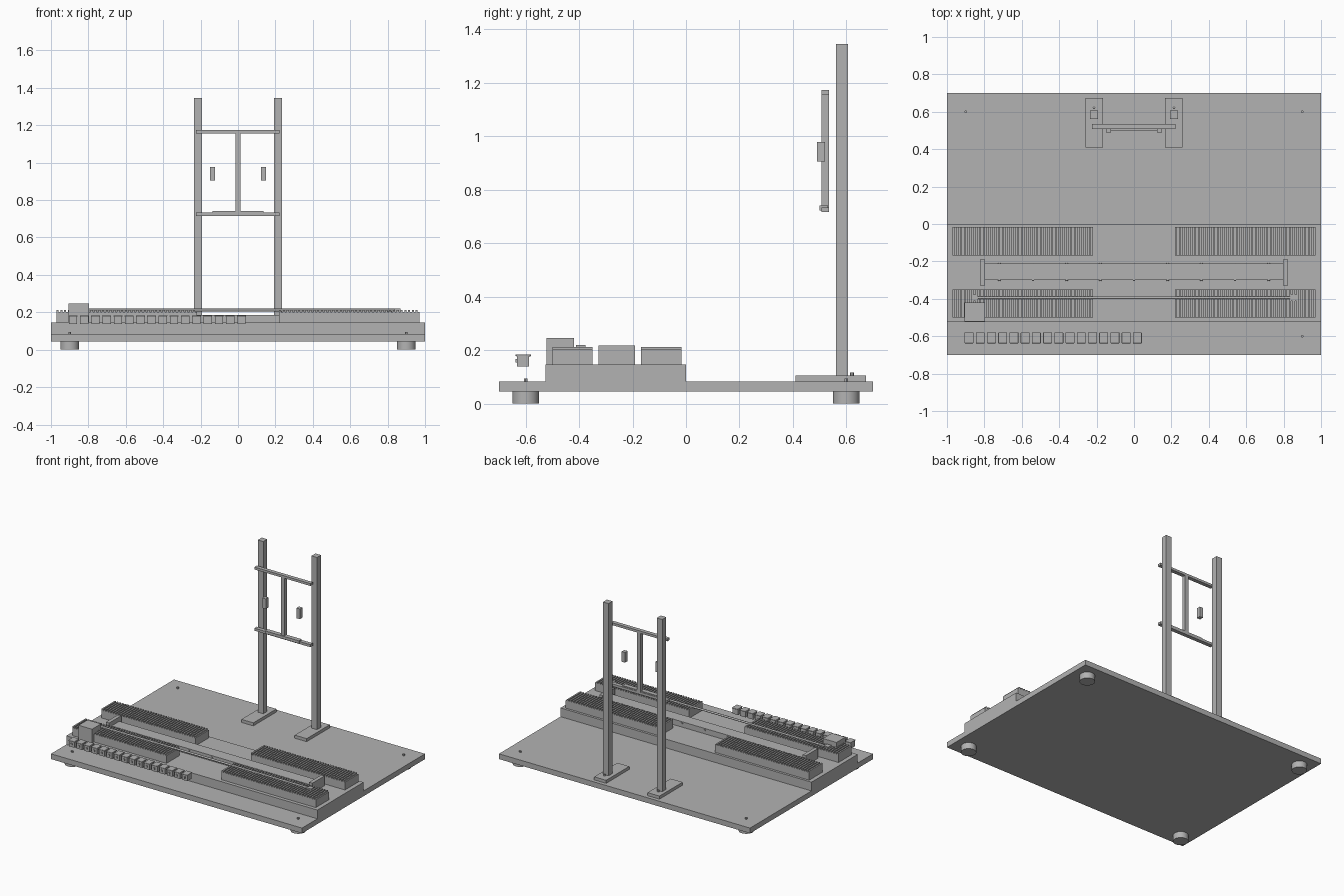
import bpy, bmesh
from mathutils import Matrix, Vector

cube = bpy.data.objects.get("Cube")
if cube:
    bpy.data.objects.remove(cube)

grey = bpy.data.materials.new("plain grey")
grey.use_nodes = True
grey.diffuse_color = (0.45, 0.45, 0.45, 1)
grey.node_tree.nodes["Principled BSDF"].inputs["Base Color"].default_value = (0.45, 0.45, 0.45, 1)


def finish(name, bm, smooth=False):
    mesh = bpy.data.meshes.new(name)
    bm.to_mesh(mesh)
    bm.free()
    mesh.materials.append(grey)
    obj = bpy.data.objects.new(name, mesh)
    bpy.context.collection.objects.link(obj)
    if smooth:
        bpy.ops.object.select_all(action="DESELECT")
        obj.select_set(True)
        bpy.context.view_layer.objects.active = obj
        bpy.ops.object.shade_smooth_by_angle()
    return obj


def add_box(bm, x, y, z):
    """Box from (low, high) pairs on each axis."""
    centre = Vector([(a + b) / 2 for a, b in (x, y, z)])
    size = Vector([b - a for a, b in (x, y, z)])
    bmesh.ops.create_cube(bm, size=1, matrix=Matrix.Translation(centre) @ Matrix.Diagonal(size).to_4x4())


def box(name, x, y, z):
    bm = bmesh.new()
    add_box(bm, x, y, z)
    return finish(name, bm)


def rod(name, start, end, radius, sides=24):
    start, end = Vector(start), Vector(end)
    axis = end - start
    turn = axis.to_track_quat("Z", "Y").to_matrix().to_4x4()
    bm = bmesh.new()
    bmesh.ops.create_cone(bm, cap_ends=True, segments=sides, radius1=radius, radius2=radius,
                          depth=axis.length, matrix=Matrix.Translation((start + end) / 2) @ turn)
    return finish(name, bm, smooth=True)


def mirrored(side, low, high):
    return tuple(sorted((side * low, side * high)))


PLATE, RISER = 0.083, 0.146

# Base and raised bed
box("base_plate", (-1, 1), (-0.7, 0.7), (0.045, PLATE))
box("raised_bed", (-1, 1), (-0.525, 0), (PLATE, RISER))
for sx, side in ((-1, "right"), (1, "left")):
    for sy, end in ((-1, "front"), (1, "back")):
        x, y = sx * 0.9, sy * 0.6
        rod(f"{end}_{side}_foot", (x, y, 0), (x, y, 0.045), 0.05, 32)
        rod(f"{end}_{side}_bolt", (x, y, PLATE), (x, y, 0.094), 0.007, 12)


# Pleated covers over the slides
def bellows(name, x, y):
    bm = bmesh.new()
    add_box(bm, x, y, (RISER, 0.202))
    ribs = 37
    pitch = (x[1] - x[0]) / ribs
    for i in range(ribs):
        left = x[0] + i * pitch
        add_box(bm, (left, left + pitch * 0.55), y, (0.202, 0.212))
    finish(name, bm)


for sx, side in ((-1, "right"), (1, "left")):
    span = mirrored(sx, 0.22, 0.97)
    bellows(f"back_{side}_bellows", span, (-0.168, -0.017))
    bellows(f"front_{side}_bellows", span, (-0.5, -0.35))
    box(f"{side}_rail_end", mirrored(sx, 0.797, 0.823), (-0.328, -0.19), (RISER, 0.217))
    box(f"{side}_shaft_bearing", mirrored(sx, 0.835, 0.87), (-0.412, -0.377), (RISER, 0.22))

# Centre rail with its screws, and the drive shaft
box("centre_rail", (-0.8, 0.8), (-0.3, -0.212), (RISER, 0.185))
for i in range(9):
    x = -0.72 + i * 0.18
    rod(f"rail_screw_{i}", (x, -0.304, 0.172), (x, -0.208, 0.172), 0.007, 10)
rod("drive_shaft", (-0.87, -0.394, 0.212), (0.86, -0.394, 0.212), 0.007, 16)
box("motor_box", (-0.905, -0.797), (-0.522, -0.42), (RISER, 0.246))

# Row of capped keys along the front
for i in range(16):
    x = -0.882 + i * 0.06
    box(f"key_body_{i}", (x - 0.022, x + 0.022), (-0.633, -0.587), (0.138, 0.178))
    cap = box(f"key_cap_{i}", (x - 0.024, x + 0.024), (-0.638, -0.58), (0.177, 0.184))
    bevel = cap.modifiers.new("corners", "BEVEL")
    bevel.width = 0.003
    bevel.segments = 2
    box(f"key_tab_{i}", (x - 0.005, x + 0.005), (-0.639, -0.632), (0.153, 0.166))

# Twin posts at the back
for sx, side in ((-1, "right"), (1, "left")):
    box(f"{side}_post_foot", mirrored(sx, 0.165, 0.26), (0.41, 0.673), (PLATE, 0.105))
    box(f"{side}_post", mirrored(sx, 0.192, 0.236), (0.562, 0.607), (0.105, 1.345))
    x = sx * 0.214
    rod(f"{side}_post_bolt", (x, 0.621, 0.105), (x, 0.621, 0.116), 0.007, 12)
    box(f"{side}_frame_block", mirrored(sx, 0.122, 0.149), (0.49, 0.52), (0.905, 0.978))

# Hanging frame in front of the posts
box("top_crossbar", (-0.225, 0.222), (0.507, 0.535), (1.157, 1.174))
box("bottom_crossbar", (-0.225, 0.222), (0.507, 0.535), (0.716, 0.734))
box("frame_upright", (-0.014, 0.014), (0.507, 0.535), (0.734, 1.157))
box("frame_ledge", (-0.135, 0.135), (0.499, 0.531), (0.722, 0.742))
